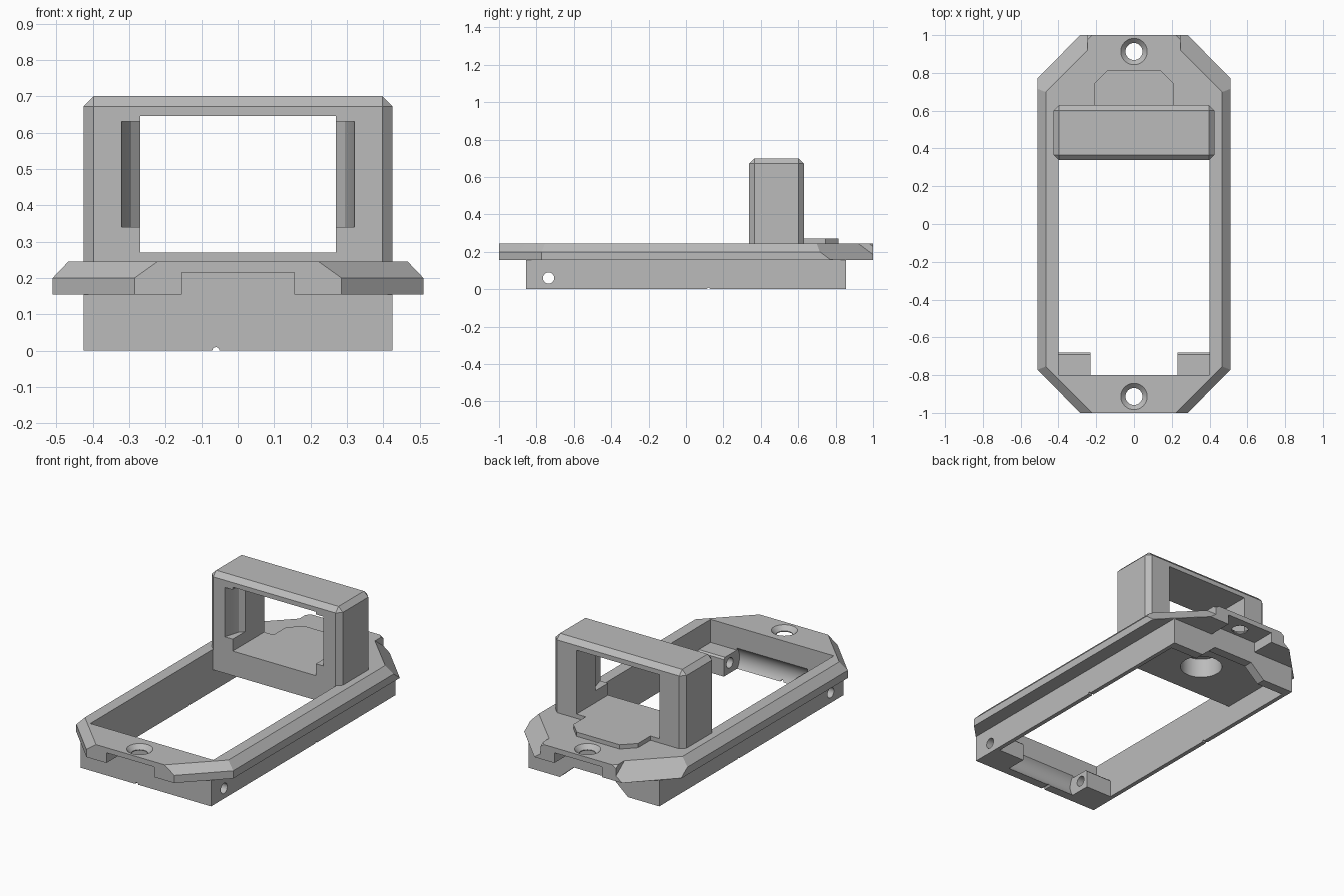
import bpy, bmesh, math
from mathutils import Matrix

cube = bpy.data.objects.get("Cube")
if cube:
    bpy.data.objects.remove(cube, do_unlink=True)

# One plain grey material
GREY = (0.5, 0.5, 0.5, 1)
grey = bpy.data.materials.new("plain_grey")
grey.use_nodes = True
grey.diffuse_color = GREY
grey.node_tree.nodes["Principled BSDF"].inputs["Base Color"].default_value = GREY


def finish(name, bm):
    bmesh.ops.recalc_face_normals(bm, faces=bm.faces)
    mesh = bpy.data.meshes.new(name)
    bm.to_mesh(mesh)
    bm.free()
    mesh.materials.append(grey)
    obj = bpy.data.objects.new(name, mesh)
    bpy.context.scene.collection.objects.link(obj)
    return obj


def hull(name, points):
    bm = bmesh.new()
    for p in points:
        bm.verts.new(p)
    bmesh.ops.convex_hull(bm, input=bm.verts[:])
    bmesh.ops.dissolve_limit(bm, angle_limit=0.001, verts=bm.verts[:], edges=bm.edges[:])
    return finish(name, bm)


def box(name, xs, ys, zs):
    return hull(name, [(x, y, z) for x in xs for y in ys for z in zs])


def cylinder(name, axis, centre, r1, r2, length, sides=32):
    bm = bmesh.new()
    bmesh.ops.create_cone(bm, cap_ends=True, segments=sides, radius1=r1, radius2=r2, depth=length)
    turn = {"x": Matrix.Rotation(math.pi / 2, 4, "Y"),
            "y": Matrix.Rotation(math.pi / 2, 4, "X"),
            "z": Matrix.Identity(4)}[axis]
    bmesh.ops.transform(bm, matrix=Matrix.Translation(centre) @ turn, verts=bm.verts)
    return finish(name, bm)


def combine(target, tools, operation="DIFFERENCE"):
    for tool in tools:
        mod = target.modifiers.new("combine", "BOOLEAN")
        mod.operation = operation
        mod.solver = "EXACT"
        mod.object = tool
        bpy.context.view_layer.objects.active = target
        bpy.ops.object.modifier_apply(modifier=mod.name)
        bpy.data.objects.remove(tool, do_unlink=True)


SIGNS = (-1, 1)

# Flange with chamfered sides and clipped corners, joined to the skirt below
outline = [(0.285, 1, 0.155), (0.51, 0.772, 0.155),
           (0.285, 1, 0.2), (0.51, 0.772, 0.2),
           (0.222, 1, 0.245), (0.467, 0.754, 0.245)]
frame = hull("base_frame", [(sx * x, sy * y, z) for x, y, z in outline
                            for sx in SIGNS for sy in SIGNS])
combine(frame, [box("skirt", (-0.425, 0.425), (-0.855, 0.855), (0, 0.2))], "UNION")

# Main opening and the hollow below the rear deck
cuts = [box("opening", (-0.4, 0.4), (-0.8, 0.34), (-0.1, 0.4)),
        box("rear_hollow", (-0.4, 0.4), (0.3, 0.8), (-0.1, 0.125))]

# Steep chamfers on the two rear corners
for s in SIGNS:
    section = [(1.092, 0.3), (1.3, 0.144), (1.6, 0.144), (1.6, 0.3)]
    cuts.append(hull("corner_cut", [(s * x, d - x, z) for d, z in section
                                    for x in (0.245, 0.6)]))

# Notches under both ends, with countersunk screw holes
for s in SIGNS:
    cuts.append(box("end_notch", (-0.155, 0.155), (s * 0.855, s * 1.1), (0.1, 0.215)))
    cuts.append(cylinder("screw_hole", "z", (0, s * 0.913, 0.2), 0.045, 0.045, 0.3))
    cuts.append(cylinder("countersink", "z", (0, s * 0.913, 0.235), 0.045, 0.075, 0.03))

# Trapezoid gap in the back wall and blind bore under the rear deck
cuts.append(hull("back_gap", [(s * x, y, z) for x, z in ((0.233, -0.01), (0.13, 0.08))
                              for s in SIGNS for y in (0.7, 0.95)]))
cuts.append(cylinder("blind_bore", "z", (0, 0.58, 0.14), 0.115, 0.115, 0.2, 48))

# Pivot holes, hinge clearance groove and small witness nicks
PIVOT_Y, PIVOT_Z = -0.735, 0.06
cuts.append(cylinder("pivot_hole", "x", (0, PIVOT_Y, PIVOT_Z), 0.03, 0.03, 2))
cuts.append(cylinder("hinge_groove", "x", (0, PIVOT_Y, PIVOT_Z), 0.09, 0.09, 0.46, 48))
cuts.append(cylinder("side_nick", "x", (0, 0.12, 0), 0.008, 0.008, 2, 12))
cuts.append(cylinder("end_nick", "y", (-0.06, 0, 0), 0.01, 0.01, 3, 12))
combine(frame, cuts)

# Hinge lugs inside the front corners
lug_profile = [(-0.82, 0), (-0.68, 0), (-0.68, 0.1), (-0.69, 0.11), (-0.82, 0.11)]
lugs = []
for s, side in zip(SIGNS, ("right", "left")):
    lug = hull(side + "_hinge_lug", [(s * x, y, z) for y, z in lug_profile
                                     for x in (0.23, 0.41)])
    combine(lug, [cylinder("lug_hole", "x", (0, PIVOT_Y, PIVOT_Z), 0.03, 0.03, 2)])
    lugs.append(lug)

# Hood: block with chamfered upright and top edges
HX, Y0, Y1, TOP, C = 0.425, 0.338, 0.63, 0.7, 0.028
ring = []
for s in SIGNS:
    for z in (0.24, TOP - C):
        ring += [(s * HX, Y0 + C, z), (s * HX, Y1 - C, z),
                 (s * (HX - C), Y0, z), (s * (HX - C), Y1, z)]
    ring += [(s * (HX - C), Y0 + C, TOP), (s * (HX - C), Y1 - C, TOP)]
hood = hull("hood", ring)

# Window through the hood, with tapered slots in its side walls
hood_cuts = [box("window", (-0.27, 0.27), (0.2, 0.8), (0.27, 0.645))]
slot = [(0.2, 0.3), (0.32, 0.3), (0.32, 0.345), (0.295, 0.43), (0.2, 0.52)]
for s in SIGNS:
    hood_cuts.append(hull("slot", [(s * x, y, z) for x, y in slot for z in (0.34, 0.63)]))
combine(hood, hood_cuts)

# Raised tongue behind the hood
tongue = [(0.21, 0.6), (0.21, 0.745), (0.14, 0.815)]
platform = hull("raised_tongue", [(s * x, y, z) for x, y in tongue
                                  for s in SIGNS for z in (0.24, 0.27)])

# Smooth only the round holes
bpy.ops.object.select_all(action="DESELECT")
for obj in [frame, hood, platform] + lugs:
    obj.select_set(True)
bpy.context.view_layer.objects.active = frame
bpy.ops.object.shade_smooth_by_angle(angle=math.radians(20))
